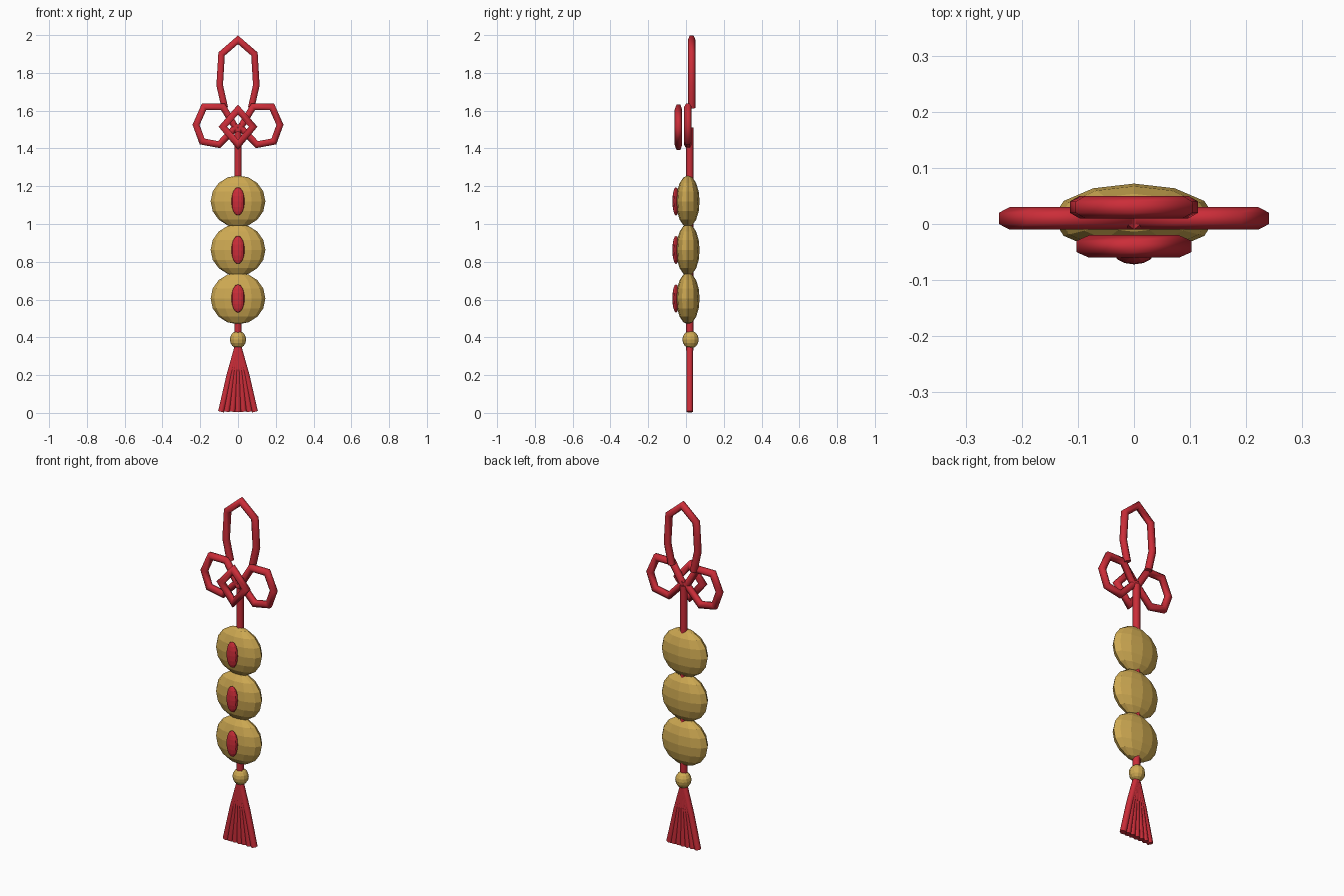
import bpy, bmesh, math
from mathutils import Vector, Matrix

cube = bpy.data.objects.get("Cube")
if cube:
    bpy.data.objects.remove(cube)


def material(name, rgb):
    m = bpy.data.materials.new(name)
    m.use_nodes = True
    m.diffuse_color = (*rgb, 1)
    m.node_tree.nodes["Principled BSDF"].inputs["Base Color"].default_value = (*rgb, 1)
    return m


RED = material("cord red", (0.6, 0.026, 0.04))
GOLD = material("antique gold", (0.62, 0.40, 0.085))


def finish(name, bm, mat):
    bmesh.ops.recalc_face_normals(bm, faces=bm.faces)
    mesh = bpy.data.meshes.new(name)
    bm.to_mesh(mesh)
    bm.free()
    mesh.materials.append(mat)
    bpy.context.collection.objects.link(bpy.data.objects.new(name, mesh))


def bead(name, centre, radii, mat):
    bm = bmesh.new()
    bmesh.ops.create_uvsphere(
        bm, u_segments=12, v_segments=8, radius=1,
        matrix=Matrix.Translation(centre) @ Matrix.Diagonal((*radii, 1)))
    finish(name, bm, mat)


def cord(name, path, y, r=0.02, closed=False, sides=6):
    """Sweep a mitred tube along a path of (x, z) points at depth y."""
    bm = bmesh.new()
    pts = [Vector((x, y, z)) for x, z in path]
    n = len(pts)
    rings = []
    for i, p in enumerate(pts):
        before = pts[i - 1] if closed or i > 0 else None
        after = pts[(i + 1) % n] if closed or i < n - 1 else None
        d_in = (p - before).normalized() if before else (after - p).normalized()
        d_out = (after - p).normalized() if after else d_in
        tangent = (d_in + d_out).normalized()
        side = Vector((tangent.z, 0, -tangent.x)) / max(tangent.dot(d_in), 0.5)
        ring = []
        for k in range(sides):
            a = math.tau * k / sides
            ring.append(bm.verts.new(p + r * (Vector((0, math.cos(a), 0)) + math.sin(a) * side)))
        rings.append(ring)
    for i in range(n if closed else n - 1):
        a, b = rings[i], rings[(i + 1) % n]
        for k in range(sides):
            j = (k + 1) % sides
            bm.faces.new((a[k], a[j], b[j], b[k])).smooth = True
    if not closed:
        bm.faces.new(rings[0])
        bm.faces.new(rings[-1])
    finish(name, bm, RED)


# Hanging loop
half = [(0.07, 1.615), (0.097, 1.735), (0.087, 1.9)]
cord("hanging_loop", half + [(0, 1.975)] + [(-x, z) for x, z in reversed(half)], 0.03)

# Knot: two side loops crossing behind a woven diamond
ear = [(0, 1.49), (0.08, 1.62), (0.18, 1.62), (0.222, 1.525),
       (0.19, 1.437), (0.1, 1.42), (0, 1.525)]
for label, s in (("left", 1), ("right", -1)):
    cord(f"{label}_knot_loop", [(s * x, z) for x, z in ear], 0.01)
cord("knot_diamond", [(0, 1.606), (0.08, 1.515), (0, 1.419), (-0.08, 1.515)], -0.04, closed=True)

# Central cord through the beads
cord("central_cord", [(0, 1.51), (0, 0.33)], 0.02)

# Three large beads with inlays on the front
for i, z in enumerate((1.12, 0.863, 0.606), 1):
    bead(f"large_bead_{i}", (0, 0.01, z), (0.145, 0.062, 0.137), GOLD)
    bead(f"bead_inlay_{i}", (0, -0.053, z), (0.035, 0.019, 0.075), RED)

# Small bead and tassel
bead("small_bead", (0, 0.024, 0.388), (0.043, 0.043, 0.047), GOLD)
for i in range(-3, 4):
    x = 0.03 * i
    cord(f"tassel_strand_{i + 4}", [(0, 0.36), (x * 0.5, 0.2), (x, 0.006)], 0.02, r=0.018)
